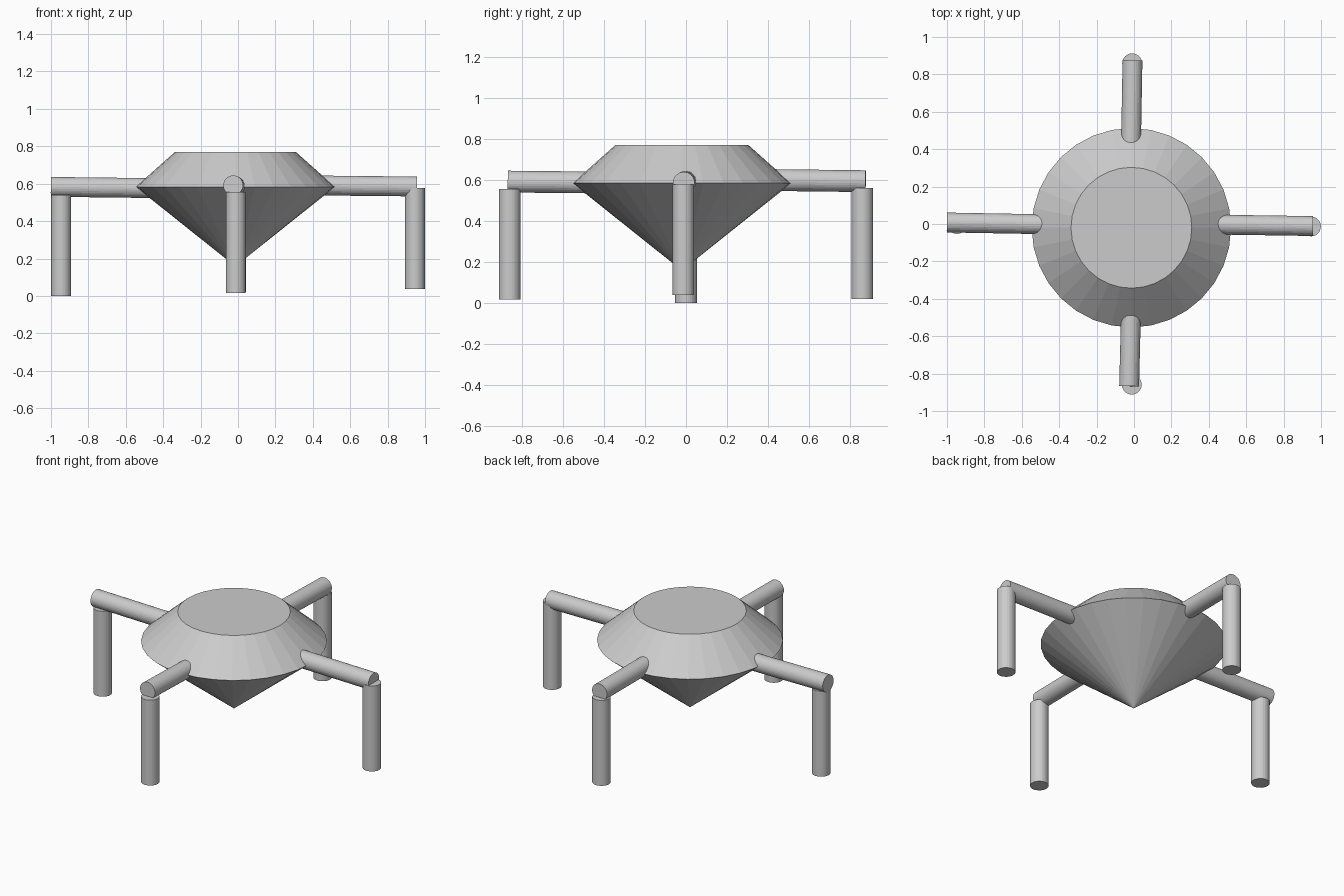
import bpy, bmesh, math
from mathutils import Vector

if "Cube" in bpy.data.objects:
    bpy.data.objects.remove(bpy.data.objects["Cube"])

SIDES = 32
R = 0.053          # rod radius
LENGTH = 0.54      # every rod has the same length


def finish(bm, name, location=(0, 0, 0)):
    bmesh.ops.recalc_face_normals(bm, faces=bm.faces)
    mesh = bpy.data.meshes.new(name)
    bm.to_mesh(mesh)
    bm.free()
    obj = bpy.data.objects.new(name, mesh)
    obj.location = location
    bpy.context.collection.objects.link(obj)
    return obj


def lathe(name, profile, location):
    """Revolve an (r, z) profile around z and cap the open top."""
    bm = bmesh.new()
    verts = [bm.verts.new((r, 0, z)) for r, z in profile]
    edges = [bm.edges.new(pair) for pair in zip(verts, verts[1:])]
    bmesh.ops.spin(bm, geom=verts + edges, cent=(0, 0, 0), axis=(0, 0, 1),
                   angle=math.tau, steps=SIDES)
    bmesh.ops.remove_doubles(bm, verts=bm.verts, dist=1e-4)
    bmesh.ops.holes_fill(bm, edges=bm.edges, sides=0)
    return finish(bm, name, location)


def rod(name, end, direction):
    """Closed cylinder that starts at end and runs along direction."""
    axis = Vector(direction).normalized()
    bm = bmesh.new()
    bmesh.ops.create_cone(bm, cap_ends=True, segments=SIDES,
                          radius1=R, radius2=R, depth=LENGTH)
    obj = finish(bm, name, Vector(end) + axis * LENGTH / 2)
    obj.rotation_euler = axis.to_track_quat('Z', 'Y').to_euler()
    return obj


# Faceted body: flat top, sloping crown, pointed underside
lathe("body", [(0, 0.158), (0.533, 0.583), (0.323, 0.77)], (-0.014, -0.02, 0))

# Per side: arm outer end, arm direction inwards, leg foot
limbs = {
    "left": ((-1.0, 0.008, 0.583), (1, -0.018, -0.012), (-0.946, 0.0, 0.0)),
    "right": ((0.957, -0.011, 0.585), (-1, 0.015, 0.01), (0.946, -0.013, 0.038)),
    "front": ((-0.026, -0.867, 0.591), (0.025, 1, -0.01), (-0.012, -0.859, 0.016)),
    "back": ((-0.008, 0.875, 0.593), (-0.018, -1, 0.012), (-0.01, 0.859, 0.02)),
}

# Arms and upright legs
for side, (end, direction, foot) in limbs.items():
    rod(side + "_arm", end, direction)
    rod(side + "_leg", foot, (0, 0, 1))
